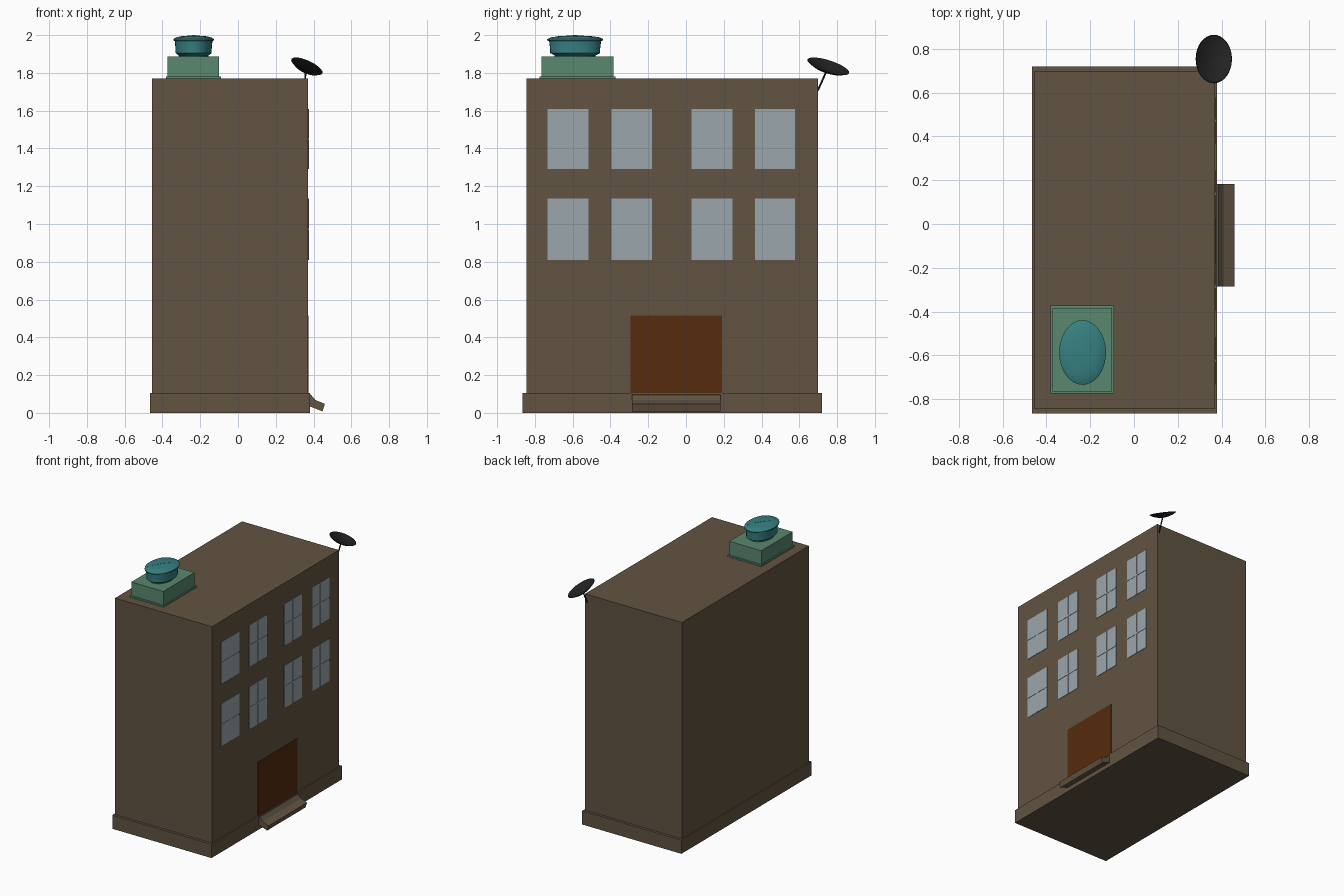
import bpy, bmesh, math
from mathutils import Vector

if "Cube" in bpy.data.objects:
    bpy.data.objects.remove(bpy.data.objects["Cube"])


def material(name, rgb):
    m = bpy.data.materials.new(name)
    m.diffuse_color = (*rgb, 1)
    m.use_nodes = True
    m.node_tree.nodes["Principled BSDF"].inputs["Base Color"].default_value = m.diffuse_color
    return m


BROWN = material("brown_wall", (0.120, 0.087, 0.054))
GLASS = material("grey_glass", (0.33, 0.38, 0.41))
DOOR = material("rust_door", (0.092, 0.024, 0.004))
GREEN = material("green_metal", (0.10, 0.245, 0.155))
TEAL = material("teal_metal", (0.038, 0.215, 0.22))
BLACK = material("black_metal", (0.016, 0.016, 0.016))


def finish(name, bm, mat, smooth=False):
    bmesh.ops.recalc_face_normals(bm, faces=bm.faces)
    me = bpy.data.meshes.new(name)
    bm.to_mesh(me)
    bm.free()
    me.materials.append(mat)
    ob = bpy.data.objects.new(name, me)
    bpy.context.collection.objects.link(ob)
    if smooth:
        bpy.ops.object.select_all(action='DESELECT')
        ob.select_set(True)
        bpy.context.view_layer.objects.active = ob
        bpy.ops.object.shade_smooth_by_angle(angle=math.radians(30))
    return ob


def add_box(bm, x, y, z):
    vs = bmesh.ops.create_cube(bm, size=1)["verts"]
    for v in vs:
        v.co = Vector([(a + b) / 2 + c * (b - a) for c, (a, b) in zip(v.co, (x, y, z))])


def box(name, mat, x, y, z):
    bm = bmesh.new()
    add_box(bm, x, y, z)
    return finish(name, bm, mat)


def lathe(name, mat, profile, place, n=32):
    """Revolve (radius, height) points; place maps (x, y, h) into the model."""
    bm = bmesh.new()
    rings = []
    for r, h in profile:
        rings.append([bm.verts.new(place(r * math.cos(2 * math.pi * i / n),
                                         r * math.sin(2 * math.pi * i / n), h))
                      for i in range(n)])
    for a, b in zip(rings, rings[1:]):
        for i in range(n):
            j = (i + 1) % n
            bm.faces.new((a[i], a[j], b[j], b[i]))
    bm.faces.new(rings[0])
    bm.faces.new(rings[-1])
    return finish(name, bm, mat, True)


# building body and plinth
box("building_body", BROWN, (-0.455, 0.37), (-0.845, 0.70), (0, 1.77))
box("plinth", BROWN, (-0.465, 0.38), (-0.865, 0.72), (0, 0.105))

# door plate
box("door", DOOR, (0.365, 0.374), (-0.293, 0.19), (0.105, 0.515))

# windows: thin plates with raised glazing bars
for row, (z0, z1) in enumerate(((0.81, 1.135), (1.29, 1.61))):
    for col, (y0, y1) in enumerate(((-0.733, -0.517), (-0.395, -0.18),
                                    (0.03, 0.245), (0.365, 0.578))):
        bm = bmesh.new()
        ym, zm, t = (y0 + y1) / 2, (z0 + z1) / 2, 0.006
        add_box(bm, (0.366, 0.373), (y0, y1), (z0, z1))
        add_box(bm, (0.369, 0.3755), (ym - t, ym + t), (z0, z1))
        add_box(bm, (0.369, 0.3755), (y0, y1), (zm - t, zm + t))
        finish(f"window_{row}_{col}", bm, GLASS)

# sloping doorstep, extruded from its side profile
bm = bmesh.new()
f = bm.faces.new([bm.verts.new((x, -0.285, z)) for x, z in
                  ((0.375, 0.098), (0.386, 0.096), (0.41, 0.068), (0.46, 0.048),
                   (0.447, 0.008), (0.405, 0.025), (0.375, 0.035))])
ext = bmesh.ops.extrude_face_region(bm, geom=[f])
for v in ext["geom"]:
    if isinstance(v, bmesh.types.BMVert):
        v.co.y = 0.182
finish("doorstep", bm, BROWN)

# rooftop unit: flange, housing, oval vent
box("unit_flange", GREEN, (-0.381, -0.091), (-0.775, -0.373), (1.765, 1.781))
box("unit_housing", GREEN, (-0.372, -0.10), (-0.766, -0.384), (1.77, 1.886))


def vent_place(x, y, h):
    return (-0.235 + x, -0.587 + y * 1.38, h)


lathe("vent_drum", TEAL, [(0.078, 1.88), (0.079, 1.893), (0.096, 1.905), (0.096, 1.928),
                          (0.1, 1.972)], vent_place)
lathe("vent_cap", TEAL, [(0.1, 1.968), (0.107, 1.972), (0.107, 1.979), (0.094, 1.988),
                         (0.06, 1.995), (0.01, 1.998)], vent_place)

# crossed ribs that follow the cap
for k in range(2):
    a = math.radians(45 + 90 * k)
    c, s = math.cos(a), math.sin(a)
    bm = bmesh.new()
    prev = None
    for u in (-0.094, -0.06, 0, 0.06, 0.094):
        h = 2.0 - 0.011 * (abs(u) / 0.094) ** 2
        cur = [bm.verts.new(vent_place(u * c - w * s, u * s + w * c, h + d))
               for w, d in ((-0.004, -0.01), (0.004, -0.01), (0.004, 0), (-0.004, 0))]
        if prev:
            for i in range(4):
                j = (i + 1) % 4
                bm.faces.new((prev[i], prev[j], cur[j], cur[i]))
        else:
            bm.faces.new(cur)
        prev = cur
    bm.faces.new(prev)
    finish(f"vent_rib_{k}", bm, TEAL)


# satellite dish: shallow tilted oval bowl
def dish_place(x, y, h):
    z = 1.833 - 0.033 * (x + y) + h
    return (0.364 + 0.083 * x + h * 0.3, 0.753 + 0.111 * y + h * 0.25, z)


lathe("dish", BLACK, [(0.03, -0.026), (0.4, -0.022), (0.75, -0.012), (1, 0.002),
                      (0.97, 0.003), (0.72, -0.007), (0.4, -0.016), (0.03, -0.02)], dish_place)


def rod(name, a, b, r):
    a, b = Vector(a), Vector(b)
    bm = bmesh.new()
    bmesh.ops.create_cone(bm, cap_ends=True, segments=8, radius1=r, radius2=r,
                          depth=(b - a).length)
    bm.transform((b - a).to_track_quat('Z', 'Y').to_matrix().to_4x4())
    bmesh.ops.translate(bm, verts=bm.verts, vec=(a + b) / 2)
    finish(name, bm, BLACK, True)


rod("dish_mast", (0.352, 0.697, 1.705), (0.358, 0.745, 1.812), 0.005)
